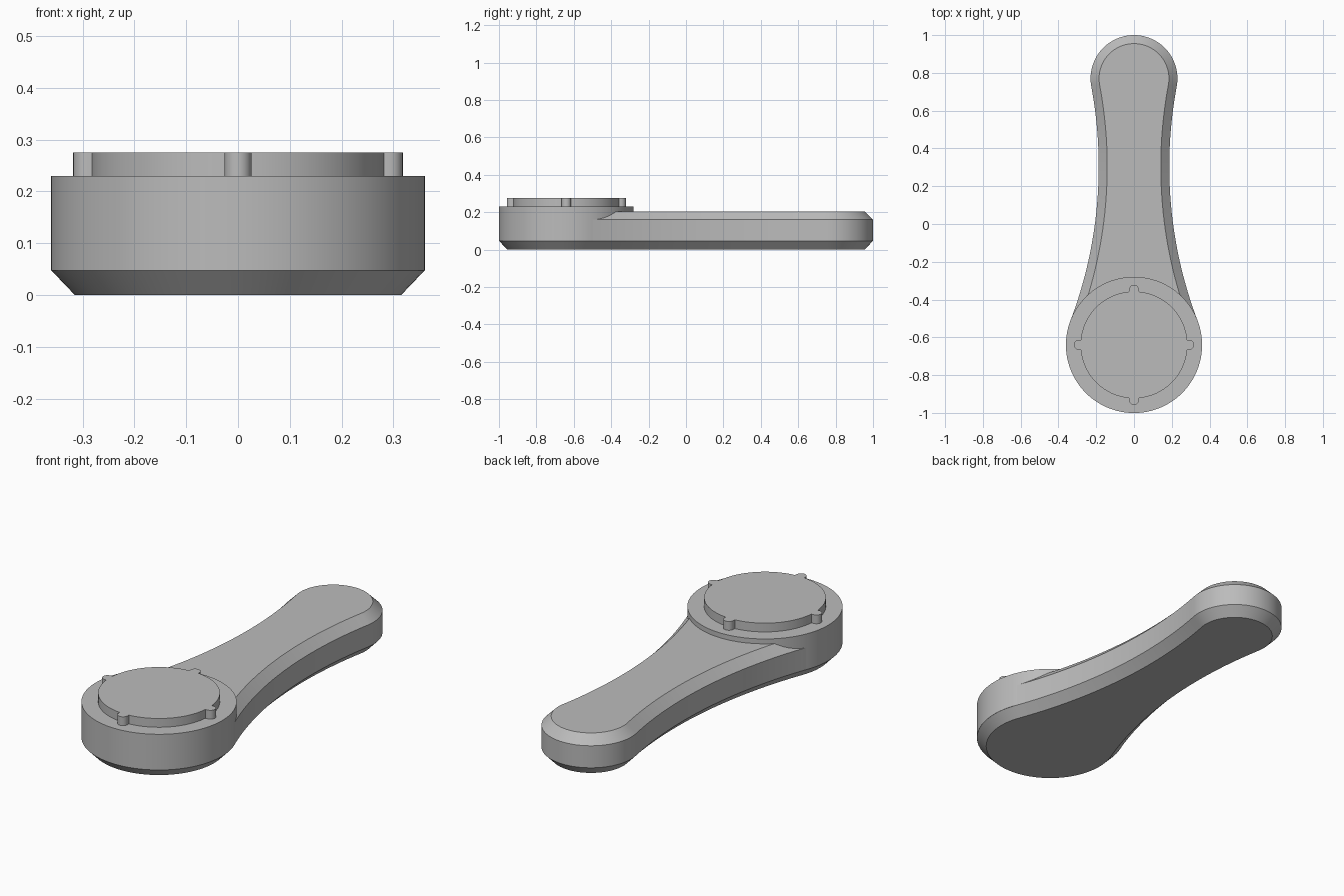
import bpy
import bmesh
from math import pi, sin, cos, atan2, sqrt, radians, asin

cube = bpy.data.objects.get("Cube")
if cube:
    bpy.data.objects.remove(cube, do_unlink=True)

HEAD_Y, HEAD_R = -0.64, 0.36
TIP_Y, TIP_R = 0.77, 0.23
WAIST_R = 2.3
CHAMFER = 0.045

grey = bpy.data.materials.new("plain_grey")
grey.use_nodes = True
colour = (0.5, 0.5, 0.5, 1)
grey.diffuse_color = colour
grey.node_tree.nodes["Principled BSDF"].inputs["Base Color"].default_value = colour


def arc(cx, cy, r, start, end, steps):
    """Points on an arc, leaving out the last one."""
    angles = [start + (end - start) * i / steps for i in range(steps)]
    return [(cx + r * cos(a), cy + r * sin(a)) for a in angles]


def handle_outline(inset):
    """Two round ends joined by tangent concave sides, offset inwards."""
    to_head, to_tip = WAIST_R + HEAD_R, WAIST_R + TIP_R
    span = TIP_Y - HEAD_Y
    along = (to_head**2 - to_tip**2 + span**2) / (2 * span)
    cx, cy = sqrt(to_head**2 - along**2), HEAD_Y + along
    a, b = atan2(cy - HEAD_Y, cx), atan2(cy - TIP_Y, cx)
    side = WAIST_R + inset
    return (arc(0, HEAD_Y, HEAD_R - inset, pi - a, 2 * pi + a, 64)
            + arc(cx, cy, side, pi + a, pi + b, 32)
            + arc(0, TIP_Y, TIP_R - inset, b, pi - b, 48)
            + arc(-cx, cy, side, -b, -a, 32))


def disc_outline(r, tab_r, tab_centre):
    """Circle with four round-ended tabs."""
    half = asin(tab_r / r)
    points = []
    for k in range(4):
        turn = k * pi / 2
        points += arc(tab_centre * cos(turn), HEAD_Y + tab_centre * sin(turn),
                      tab_r, turn - pi / 2, turn + pi / 2, 12)
        points += arc(tab_centre * cos(turn) - tab_r * sin(turn),
                      HEAD_Y + tab_centre * sin(turn) + tab_r * cos(turn), 0, 0, 1, 1)
        points += arc(0, HEAD_Y, r, turn + half, turn + pi / 2 - half, 20)
        end = turn + pi / 2 - half
        points.append((r * cos(end), HEAD_Y + r * sin(end)))
    return points


def loft(name, layers):
    """Skin a stack of (outline, height) layers and close both ends."""
    bm = bmesh.new()
    rings = [[bm.verts.new((x, y, z)) for x, y in pts] for pts, z in layers]
    for low, high in zip(rings, rings[1:]):
        for i in range(len(low)):
            j = (i + 1) % len(low)
            bm.faces.new((low[i], low[j], high[j], high[i]))
    bm.faces.new(rings[0][::-1])
    bm.faces.new(rings[-1])
    bmesh.ops.recalc_face_normals(bm, faces=bm.faces)
    mesh = bpy.data.meshes.new(name)
    bm.to_mesh(mesh)
    bm.free()
    mesh.materials.append(grey)
    obj = bpy.data.objects.new(name, mesh)
    bpy.context.collection.objects.link(obj)
    bpy.ops.object.select_all(action="DESELECT")
    obj.select_set(True)
    bpy.context.view_layer.objects.active = obj
    bpy.ops.object.shade_smooth_by_angle(angle=radians(30))
    return obj


# Handle with chamfered top and bottom rims
full, inner = handle_outline(0), handle_outline(CHAMFER)
loft("handle", [(inner, 0), (full, 0.047), (full, 0.16), (inner, 0.205)])

# Round head rising above the handle
head = arc(0, HEAD_Y, HEAD_R + 0.0005, 0, 2 * pi, 96)
loft("round_head", [(head, 0.047), (head, 0.23)])

# Raised disc with four locating tabs
disc = disc_outline(0.283, 0.026, 0.292)
loft("raised_disc", [(disc, 0.22), (disc, 0.275)])
